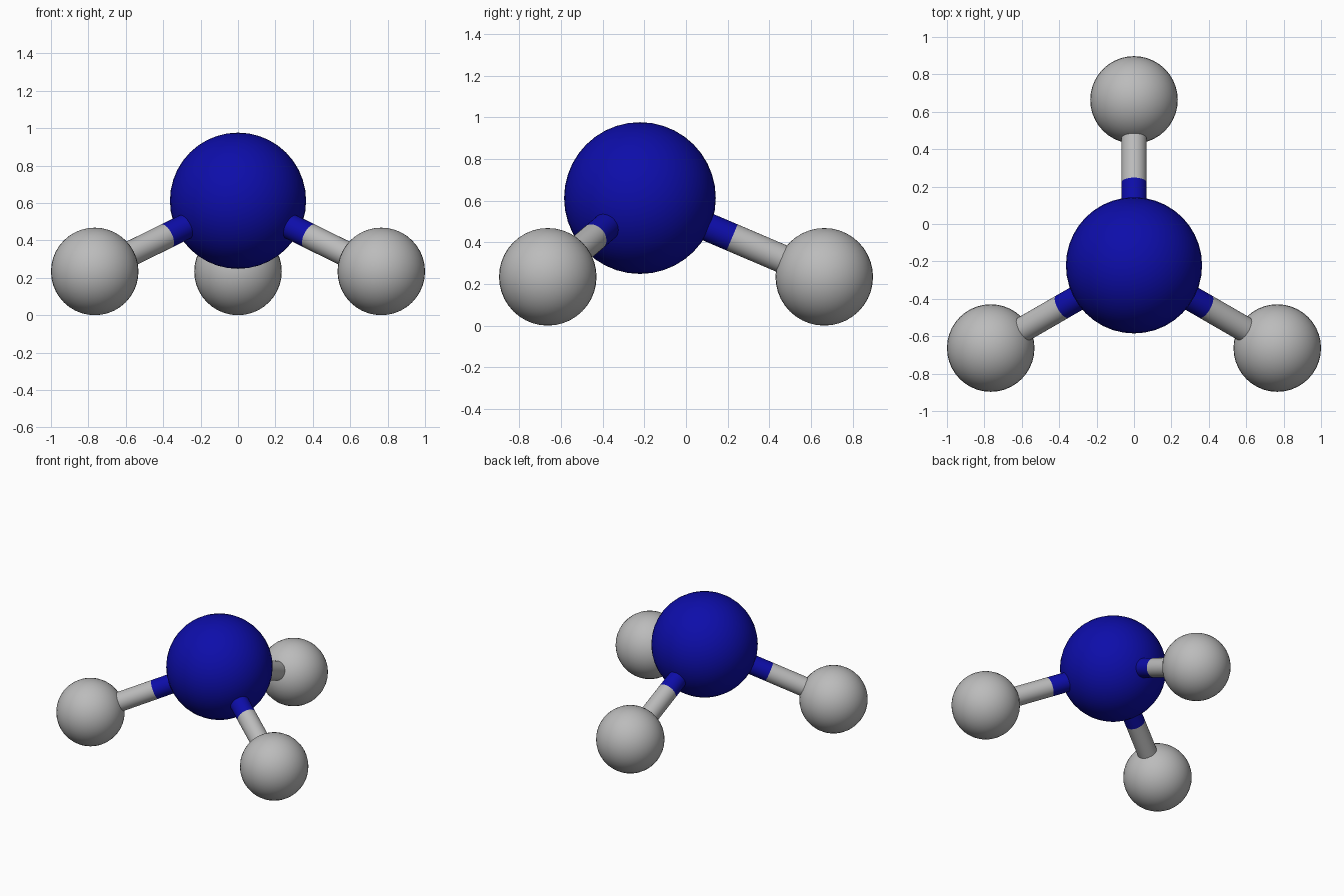
import bpy
from math import radians, sin, cos
from mathutils import Vector

if "Cube" in bpy.data.objects:
    bpy.data.objects.remove(bpy.data.objects["Cube"])

BIG_R, SMALL_R, BOND_R = 0.364, 0.234, 0.068
RING = 0.8845                       # distance of the outer atoms from the axis
CENTRE = Vector((0, -0.221, 0.612))


def colour(name, rgb):
    mat = bpy.data.materials.new(name)
    mat.diffuse_color = (*rgb, 1)
    mat.use_nodes = True
    mat.node_tree.nodes["Principled BSDF"].inputs["Base Color"].default_value = mat.diffuse_color
    return mat


blue = colour("blue", (0.004, 0.004, 0.4))
grey = colour("grey", (0.5, 0.5, 0.5))


def finish(name, material):
    ob = bpy.context.object
    ob.name = name
    bpy.ops.object.shade_smooth_by_angle(angle=radians(40))
    ob.data.materials.append(material)


def atom(name, position, radius, material):
    bpy.ops.mesh.primitive_uv_sphere_add(segments=40, ring_count=20,
                                         radius=radius, location=position)
    finish(name, material)


def rod(name, a, b, material):
    d = b - a
    bpy.ops.mesh.primitive_cylinder_add(
        vertices=32, radius=BOND_R, depth=d.length, location=(a + b) / 2,
        rotation=d.to_track_quat('Z', 'Y').to_euler())
    finish(name, material)


# Large central atom
atom("central_atom", CENTRE, BIG_R, blue)

# Three outer atoms, each joined by a bond that changes colour halfway
for i, angle in enumerate((90, 210, 330), 1):
    a = radians(angle)
    outer = Vector((RING * cos(a), CENTRE.y + RING * sin(a), SMALL_R))
    middle = (CENTRE + outer) / 2
    atom(f"outer_atom_{i}", outer, SMALL_R, grey)
    rod(f"inner_bond_{i}", CENTRE, middle, blue)
    rod(f"outer_bond_{i}", middle, outer, grey)
